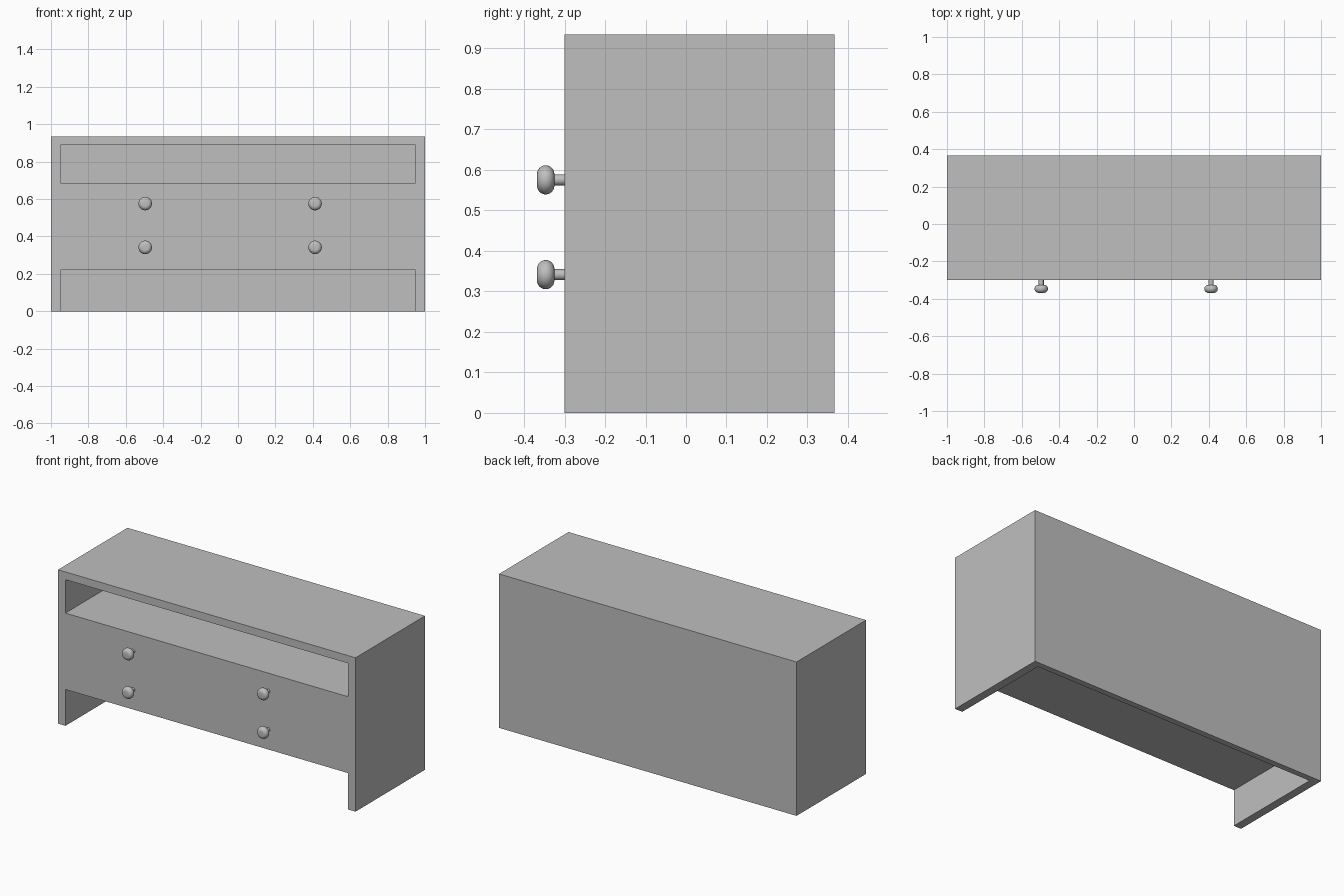
import bpy, bmesh, math
from mathutils import Matrix, Vector

if "Cube" in bpy.data.objects:
    bpy.data.objects.remove(bpy.data.objects["Cube"], do_unlink=True)

# One plain grey for everything
grey = bpy.data.materials.new("plain grey")
grey.use_nodes = True
tone = (0.52, 0.52, 0.52, 1)
grey.diffuse_color = tone
grey.node_tree.nodes["Principled BSDF"].inputs["Base Color"].default_value = tone


def add_object(name, bm):
    mesh = bpy.data.meshes.new(name)
    bmesh.ops.recalc_face_normals(bm, faces=bm.faces)
    bm.to_mesh(mesh)
    bm.free()
    mesh.materials.append(grey)
    obj = bpy.data.objects.new(name, mesh)
    bpy.context.collection.objects.link(obj)
    return obj


def box(name, low, high):
    low, high = Vector(low), Vector(high)
    bm = bmesh.new()
    bmesh.ops.create_cube(bm, size=1, matrix=Matrix.Translation((low + high) / 2)
                          @ Matrix.Diagonal((*(high - low), 1)))
    return add_object(name, bm)


def lathe(name, profile, location, sides=32):
    """Spin (radius, y) points around the y axis."""
    bm = bmesh.new()
    verts = [bm.verts.new((r, y, 0)) for r, y in profile]
    edges = [bm.edges.new(pair) for pair in zip(verts, verts[1:])]
    bmesh.ops.spin(bm, geom=verts + edges, cent=(0, 0, 0), axis=(0, 1, 0),
                   angle=math.tau, steps=sides)
    bmesh.ops.remove_doubles(bm, verts=bm.verts, dist=0.0001)
    obj = add_object(name, bm)
    obj.location = location
    return obj


# Cabinet body, with an open shelf above and an open space between the legs
front, back = -0.30, 0.367
inside_x, inside_back = 0.95, 0.331
body = box("cabinet_body", (-1, front, 0), (1, back, 0.935))
openings = {"shelf_opening": (0.685, 0.888), "leg_opening": (-0.1, 0.221)}
for name, (bottom, top) in openings.items():
    cutter = box(name, (-inside_x, front - 0.1, bottom), (inside_x, inside_back, top))
    cutter.hide_render = True
    cut = body.modifiers.new(name, 'BOOLEAN')
    cut.operation = 'DIFFERENCE'
    cut.solver = 'EXACT'
    cut.object = cutter

# Apply the cuts and discard the cutters
bpy.context.view_layer.update()
body.data = bpy.data.meshes.new_from_object(
    body.evaluated_get(bpy.context.evaluated_depsgraph_get()))
body.modifiers.clear()
for name in openings:
    bpy.data.objects.remove(bpy.data.objects[name], do_unlink=True)

# Knob profile: stem, then a flattened head with a round rim
stem, head, rim = 0.0135, 0.036, 0.0215
middle = -0.0465
profile = [(stem, 0.005), (stem, middle + rim)]
for i in range(13):
    a = math.pi / 2 - math.pi * i / 12
    profile.append((head - rim + rim * math.cos(a), middle + rim * math.sin(a)))
profile.append((0, middle - rim))

# Two knobs on each drawer
for drawer, z in (("upper", 0.5755), ("lower", 0.3415)):
    for side, x in (("right", -0.496), ("left", 0.412)):
        knob = lathe(f"{drawer}_{side}_knob", profile, (x, front, z))
        bpy.ops.object.select_all(action='DESELECT')
        knob.select_set(True)
        bpy.context.view_layer.objects.active = knob
        bpy.ops.object.shade_smooth_by_angle(angle=math.radians(40))
